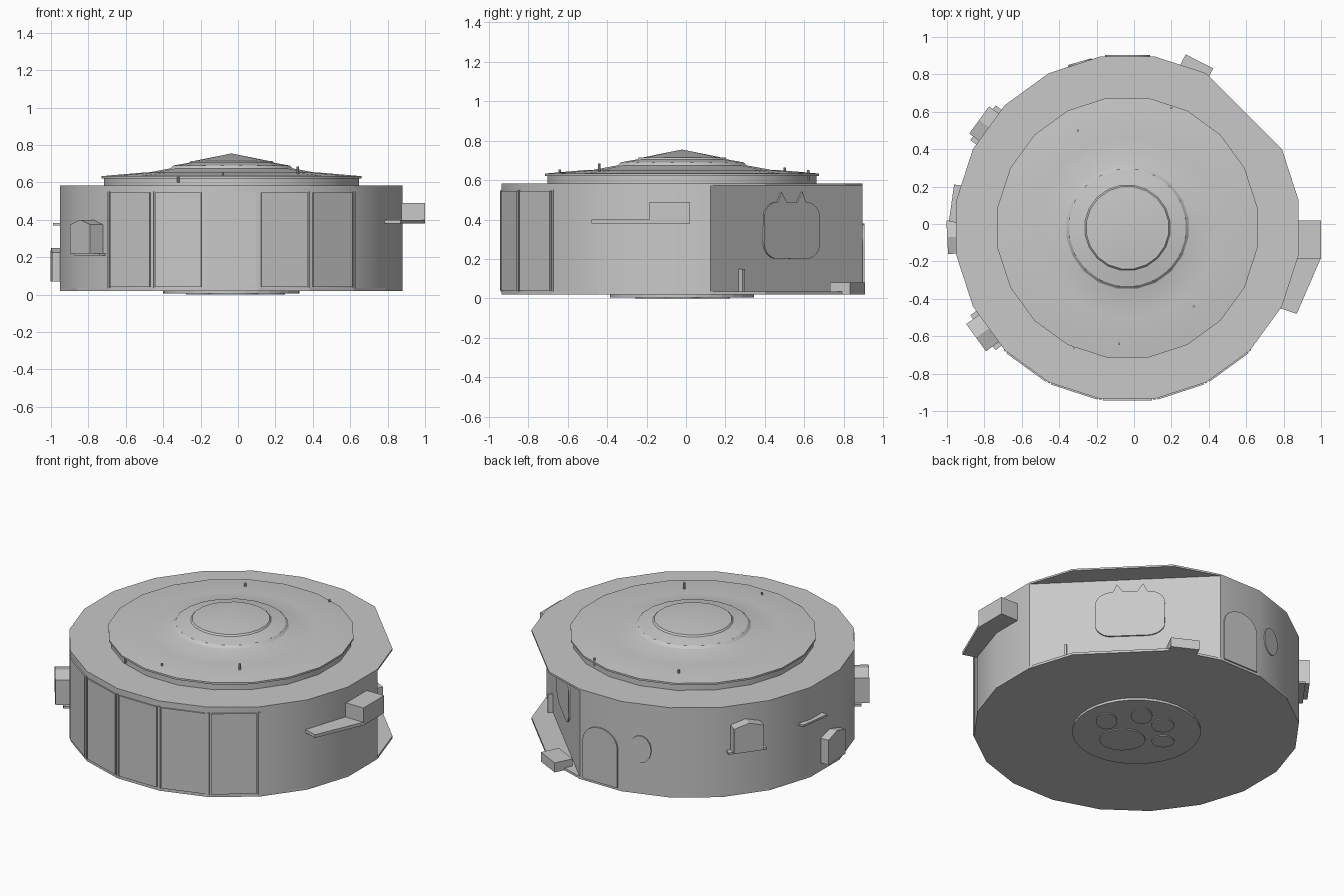
import bpy, bmesh, math
from mathutils import Vector

cube = bpy.data.objects.get("Cube")
if cube:
    bpy.data.objects.remove(cube, do_unlink=True)

grey = bpy.data.materials.new("plain_grey")
grey.use_nodes = True
grey.diffuse_color = (0.58, 0.58, 0.58, 1)
grey.node_tree.nodes["Principled BSDF"].inputs["Base Color"].default_value = (0.58, 0.58, 0.58, 1)

CENTRE = Vector((-0.035, -0.02, 0))
RADIUS = 0.927
FACE = RADIUS * math.cos(math.radians(9))    # distance to the middle of a wall facet
UP = Vector((0, 0, 1))


def direction(az):
    a = math.radians(az)
    return Vector((math.cos(a), math.sin(a), 0))


def finish(name, bm, smooth=False):
    bmesh.ops.recalc_face_normals(bm, faces=bm.faces)
    mesh = bpy.data.meshes.new(name)
    bm.to_mesh(mesh)
    bm.free()
    mesh.materials.append(grey)
    obj = bpy.data.objects.new(name, mesh)
    bpy.context.collection.objects.link(obj)
    if smooth:
        bpy.ops.object.select_all(action='DESELECT')
        obj.select_set(True)
        bpy.context.view_layer.objects.active = obj
        bpy.ops.object.shade_smooth_by_angle(angle=math.radians(30))
    return obj


def extrude(name, points, offset, smooth=False):
    """Solid from a closed outline pushed along a vector."""
    bm = bmesh.new()
    face = bm.faces.new([bm.verts.new(p) for p in points])
    new = bmesh.ops.extrude_face_region(bm, geom=[face], use_keep_orig=True)["geom"]
    bmesh.ops.translate(bm, vec=offset, verts=[v for v in new if isinstance(v, bmesh.types.BMVert)])
    return finish(name, bm, smooth)


def slab(name, outline, z0, z1, smooth=False):
    return extrude(name, [Vector((x, y, z0)) for x, y in outline], UP * (z1 - z0), smooth)


def on_wall(name, az, profile, r0, r1):
    """Outline in (sideways, height) extruded outwards from the wall."""
    out, side = direction(az), direction(az + 90)
    pts = [CENTRE + out * r0 + side * t + UP * z for t, z in profile]
    return extrude(name, pts, out * (r1 - r0))


def rect(t0, t1, z0, z1):
    return [(t0, z0), (t1, z0), (t1, z1), (t0, z1)]


def oval(cx, cy, rx, ry, n=20, start=0, stop=360):
    angles = [math.radians(start + (stop - start) * i / n) for i in range(n)]
    return [(cx + rx * math.cos(a), cy + ry * math.sin(a)) for a in angles]


def ring(skip):
    pts = [CENTRE + direction(a) * RADIUS for a in range(9, 369, 18) if a not in skip]
    return [(p.x, p.y) for p in pts]


# Drum: floor and roof overhang the flat entrance wall at the back corner
slab("floor_plate", ring([45]), 0.02, 0.035)
slab("drum_wall", ring([27, 45, 63]), 0.03, 0.577, True)
slab("roof_plate", ring([45]), 0.572, 0.583)

# Stepped lid turned from a profile
profile = [(0.69, 0.575), (0.69, 0.62), (0.703, 0.622), (0.703, 0.633), (0.65, 0.638),
           (0.48, 0.652), (0.46, 0.651), (0.33, 0.675), (0.315, 0.69), (0.23, 0.705),
           (0.222, 0.714), (0.205, 0.714), (0, 0.755)]
bm = bmesh.new()
rows = []
for r, z in profile[:-1]:
    rows.append([bm.verts.new(CENTRE + direction(9 + 18 * i) * r + UP * z) for i in range(20)])
tip = bm.verts.new(CENTRE + UP * profile[-1][1])
for low, high in zip(rows, rows[1:]):
    for i in range(20):
        j = (i + 1) % 20
        bm.faces.new((low[i], low[j], high[j], high[i]))
for i in range(20):
    bm.faces.new((rows[-1][i], rows[-1][(i + 1) % 20], tip))
finish("stepped_lid", bm, True)

# Front windows, one to a facet, with slim posts between
for i in range(5):
    az = 234 + 18 * i
    on_wall(f"front_window_{i}", az, rect(-0.13, 0.13, 0.04, 0.545), FACE - 0.01, FACE + 0.008)
for i in range(6):
    on_wall(f"window_post_{i}", 225 + 18 * i, rect(-0.006, 0.006, 0.035, 0.55), 0.9, RADIUS + 0.004)

# Cat-shaped panel on the entrance wall
wall_r = RADIUS * math.cos(math.radians(36))
cat = []
for cx, cz, a in ((0.13, 0.41, 0), (-0.07, 0.41, 90), (-0.07, 0.28, 180), (0.13, 0.28, 270)):
    cat += oval(cx, cz, 0.1, 0.08, 6, a, a + 90)
    if a == 0:
        cat += [(0.13, 0.488), (0.105, 0.54), (0.07, 0.49), (-0.01, 0.49), (-0.045, 0.54), (-0.07, 0.488)]
on_wall("cat_panel", 45, cat, wall_r - 0.01, wall_r + 0.009)
on_wall("entrance_post", 45, rect(-0.345, -0.33, 0.03, 0.15), wall_r - 0.01, wall_r + 0.03)

# Back door, round window and step
door = [(-0.12, 0.035), (0.12, 0.035)] + oval(0, 0.28, 0.12, 0.1, 12, 0, 180) + [(-0.12, 0.28)]
on_wall("back_door", 90, door, FACE - 0.01, FACE + 0.008)
on_wall("round_window", 106, oval(0, 0.3, 0.065, 0.085), FACE - 0.01, FACE + 0.008)
on_wall("door_step", 63, rect(-0.035, 0.13, 0.02, 0.08), 0.87, 0.985).location = (-0.02, -0.01, 0)

# Small gabled boxes on the right side
for name, az, z, reach in (("rear_box", 144, 0.31, 0.98), ("side_box", 183, 0.07, 0.965),
                           ("front_box", 216, 0.22, 1.0)):
    house = rect(-0.09, 0.09, z, z + 0.155)
    house.insert(3, (0, z + 0.18))
    on_wall(name, az, house, 0.88, reach)
    if name != "side_box":
        on_wall(name + "_sill", az, rect(-0.115, 0.115, z - 0.012, z), 0.88, 0.955)
on_wall("side_ledge", 172, rect(-0.1, 0.1, 0.37, 0.382), 0.88, 0.95)

# Left side shelf with a box on it
shelf = [(0.86, 0.02), (1.0, 0.02), (1.0, -0.18), (0.87, -0.48), (0.78, -0.45), (0.84, -0.18)]
slab("left_shelf", shelf, 0.38, 0.4)
slab("left_box", [(0.86, 0.02), (1.0, 0.02), (1.0, -0.185), (0.86, -0.185)], 0.395, 0.49)

# Little pegs on the lid
for i, (x, y, z) in enumerate(((-0.32, -0.66, 0.63), (0.32, -0.44, 0.685), (-0.08, -0.64, 0.655),
                               (-0.3, 0.5, 0.665), (0.2, 0.62, 0.65))):
    slab(f"lid_peg_{i}", oval(x, y, 0.006, 0.006, 8), 0.6, z)

# Medallion and paw print under the floor
slab("medallion", oval(CENTRE.x, CENTRE.y, 0.365, 0.365, 32), 0.006, 0.022)
right, up = direction(140), direction(50)
paw = [(-0.08, -0.08, 0.13, 0.12), (-0.17, 0.13, 0.06, 0.09), (0.03, 0.19, 0.06, 0.09),
       (0.15, 0.08, 0.065, 0.075), (0.15, -0.1, 0.065, 0.065)]
for i, (a, b, ra, rb) in enumerate(paw):
    pts = [CENTRE + right * p + up * q for p, q in oval(a, b, ra, rb)]
    extrude(f"paw_pad_{i}", pts, UP * 0.008)
